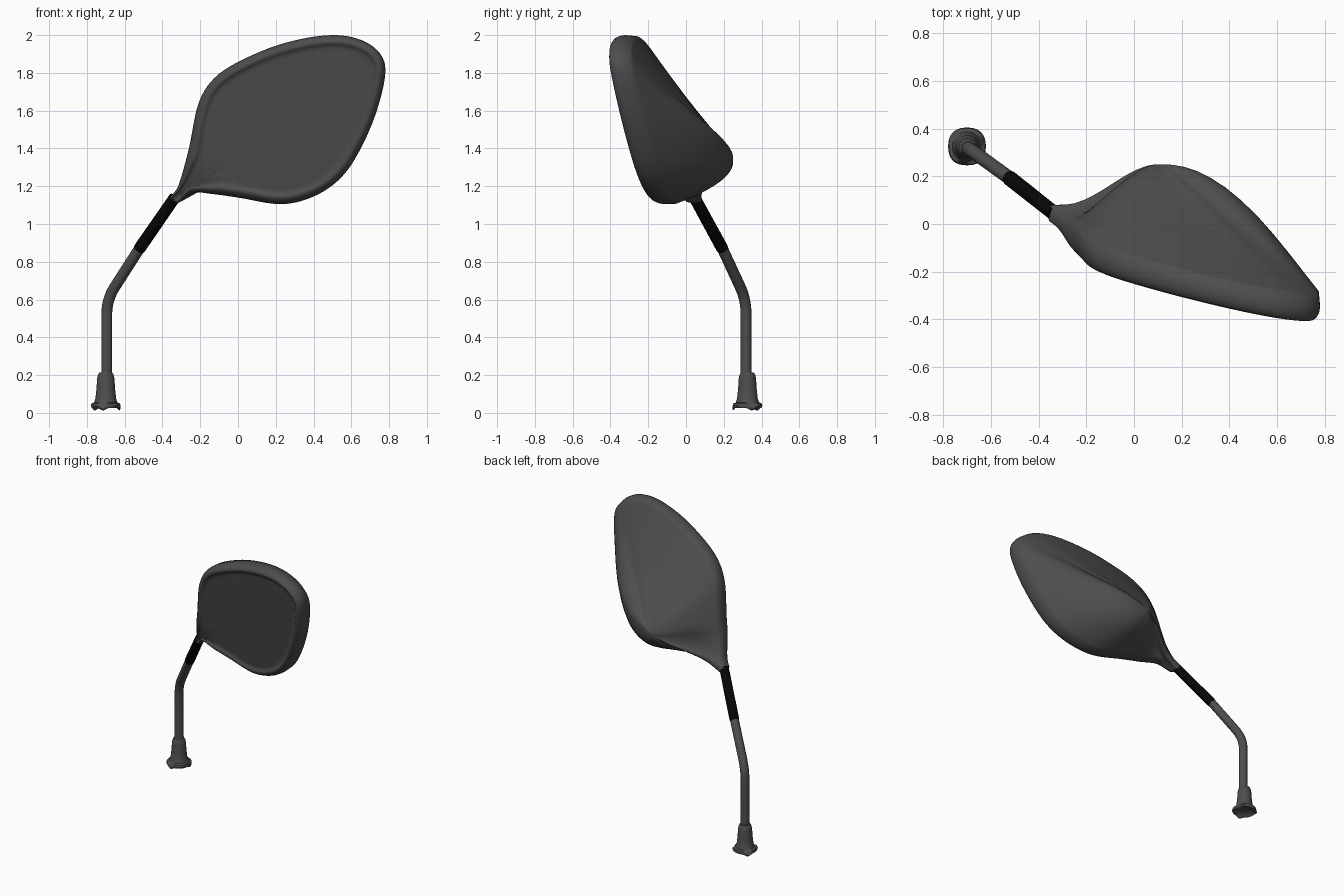
import bpy, bmesh, math
from mathutils import Vector

if "Cube" in bpy.data.objects:
    bpy.data.objects.remove(bpy.data.objects["Cube"])


def material(name, rgb):
    m = bpy.data.materials.new(name)
    m.diffuse_color = (*rgb, 1)
    m.use_nodes = True
    m.node_tree.nodes["Principled BSDF"].inputs["Base Color"].default_value = m.diffuse_color
    return m


GREY = material("dark_grey_plastic", (0.075, 0.075, 0.075))
BLACK = material("black_sleeve", (0.002, 0.002, 0.002))


def loft(name, rings, mat, angle=40):
    """Skin closed rings; a one-point ring becomes a fan tip."""
    bm = bmesh.new()
    vs = [[bm.verts.new(p) for p in r] for r in rings]
    for a, b in zip(vs, vs[1:]):
        n = max(len(a), len(b))
        for i in range(n):
            j = (i + 1) % n
            quad = [a[i % len(a)], a[j % len(a)], b[j % len(b)], b[i % len(b)]]
            bm.faces.new(list(dict.fromkeys(quad)))
    for ring in (vs[0], vs[-1]):
        if len(ring) > 2:
            bm.faces.new(ring)
    bmesh.ops.recalc_face_normals(bm, faces=bm.faces)
    me = bpy.data.meshes.new(name)
    bm.to_mesh(me)
    bm.free()
    me.materials.append(mat)
    ob = bpy.data.objects.new(name, me)
    bpy.context.collection.objects.link(ob)
    bpy.ops.object.select_all(action='DESELECT')
    ob.select_set(True)
    bpy.context.view_layer.objects.active = ob
    bpy.ops.object.shade_smooth_by_angle(angle=math.radians(angle))
    return ob


def spline(pts, steps):
    """Closed Catmull-Rom curve."""
    out, n = [], len(pts)
    for i in range(n):
        a, b, c, d = (Vector(pts[(i + k) % n]) for k in (-1, 0, 1, 2))
        for s in range(steps):
            t = s / steps
            out.append(0.5 * (2 * b + (c - a) * t + (2 * a - 5 * b + 4 * c - d) * t * t
                              + (3 * b - a - 3 * c + d) * t ** 3))
    return out


# Mirror head outline: x, z, and how bulged the back is in that direction
OUTLINE = [(-0.36, 1.135, 1.2), (-0.315, 1.205, 1.25), (-0.26, 1.4, 1.3), (-0.205, 1.65, 1.15),
           (-0.1, 1.795, 1.0), (0.1, 1.905, 0.9), (0.3, 1.972, 0.88), (0.5, 2.0, 0.9),
           (0.65, 1.975, 0.97), (0.75, 1.905, 1.05), (0.78, 1.8, 1.35), (0.735, 1.6, 1.8),
           (0.65, 1.4, 1.9), (0.55, 1.25, 1.9), (0.41, 1.15, 1.9), (0.23, 1.105, 1.9),
           (0.0, 1.14, 1.8), (-0.13, 1.158, 1.6), (-0.24, 1.165, 1.4), (-0.315, 1.112, 1.2)]
CX, CZ, APEX = 0.1, 1.34, 0.25
rim = spline(OUTLINE, 6)
N = len(rim)


def plane_y(x, z):
    return 0.057 - 0.2 * x - 0.17 * z


def neck_dist(x, z):
    return math.hypot(x + 0.34, z - 1.13)


def front_y(x, z):
    return plane_y(x, z) + 0.085 * max(0, 1 - neck_dist(x, z) / 0.25) ** 1.5


def near_neck(p):
    return min(1, 0.12 + neck_dist(p[0], p[1]) / 0.28)


def thick(p):
    return 0.055 + 0.06 * near_neck(p)


def inset_ring(dist, depth):
    """Ring moved inward from the rim, at a depth behind the front plane."""
    ring = []
    for i, p in enumerate(rim):
        t = rim[(i + 1) % N] - rim[i - 1]
        nrm = Vector((t[1], -t[0])).normalized()
        k = near_neck(p)
        x, z = p[0] + nrm.x * dist * k, p[1] + nrm.y * dist * k
        ring.append((x, front_y(p[0], p[1]) - 0.2 * (x - p[0]) - 0.17 * (z - p[1])
                     + depth * thick(p), z))
    return ring


def back_ring(s):
    """Ring shrunk towards the apex; towards the neck the slope is an S-curve."""
    q = (math.sqrt(s * s + 0.006) - 0.0775) / (math.sqrt(1.006) - 0.0775)
    t = min(1, s / 0.85)
    ease = t * t * (3 - 2 * t)
    ring = []
    for p in rim:
        y0 = front_y(p[0], p[1]) + thick(p)
        w = max(0, 1 - neck_dist(p[0], p[1]) / 0.3)
        f = q ** p[2] * (1 - w) + ease * w
        ring.append((CX + s * (p[0] - CX), APEX - (APEX - y0) * f, CZ + s * (p[1] - CZ)))
    return ring


# Mirror head: slightly recessed flat glass, rounded lip and leaf-shaped housing
lip = [inset_ring(d, h) for d, h in ((0.075, 0.13), (0.06, 0.12), (0.05, 0.06), (0.04, 0.0),
                                     (0.028, 0.03), (0.014, 0.14), (0.004, 0.32), (0.0, 0.55))]
GX, GZ, DEEP = 0.25, 1.5, 0.014
glass = [[(GX, plane_y(GX, GZ) + DEEP, GZ)]]
for s in (0.4, 0.7, 0.85, 0.93):
    ring = []
    for x, _, z in lip[0]:
        x, z = GX + s * (x - GX), GZ + s * (z - GZ)
        ring.append((x, front_y(x, z) + DEEP, z))
    glass.append(ring)
back = [back_ring(s) for s in (0.992, 0.965, 0.92, 0.85, 0.76, 0.66, 0.56, 0.46, 0.36,
                               0.27, 0.18, 0.1, 0.04)]
loft("mirror_head", glass + lip + back + [[(CX, APEX, CZ)]], GREY, 60)


def tube(name, path, radii, mat, sides=24):
    path = [Vector(p) for p in path]
    rings = []
    for i, c in enumerate(path):
        d = (path[min(i + 1, len(path) - 1)] - path[max(i - 1, 0)]).normalized()
        u = d.cross(Vector((0.6, 0.8, 0))).normalized()
        v = d.cross(u)
        rings.append([c + radii[i] * (u * math.cos(a) + v * math.sin(a))
                      for a in (2 * math.pi * k / sides for k in range(sides))])
    return loft(name, rings, mat)


# Stem: vertical foot, smooth bend, slanted arm
foot, knee = Vector((-0.695, 0.318, 0.15)), Vector((-0.695, 0.318, 0.6))
arm, neck = Vector((-0.525, 0.195, 0.865)), Vector((-0.335, 0.045, 1.14))
b0, b1 = knee - Vector((0, 0, 0.08)), knee.lerp(arm, 0.25)
bend = [b0.lerp(knee, t / 8).lerp(knee.lerp(b1, t / 8), t / 8) for t in range(9)]
path = [foot] + bend + [arm, arm.lerp(neck, 0.1)]
tube("stem", path, [0.029] * len(path), GREY)

# Black sleeve on the upper arm, tucked into the neck of the head
tube("stem_sleeve", [arm, arm.lerp(neck, 0.03), neck], [0.030, 0.032, 0.031], BLACK)

# Base socket: tapered boot with a ragged flange, hollow underneath
profile = [(0.0, 0.21), (0.034, 0.215), (0.042, 0.2), (0.046, 0.18), (0.049, 0.13), (0.055, 0.075),
           (0.062, 0.055), (0.08, 0.05), (0.084, 0.038), (0.078, 0.026), (0.066, 0.034),
           (0.05, 0.045), (0.0, 0.05)]
rings = []
for r, z in profile:
    ring = []
    for k in range(40):
        a = 2 * math.pi * k / 40
        flare = max(0, (r - 0.06) / 0.024)
        rr = r * (1 - 0.06 * flare * (1 + math.cos(4 * a)) / 2)
        drop = 0.018 * flare * max(0, math.sin(3 * a + 0.6)) ** 3
        ring.append((-0.7 + rr * math.cos(a), 0.325 + rr * math.sin(a), z - drop))
    rings.append(ring if r else [(-0.7, 0.325, z)])
loft("base_socket", rings, GREY)
